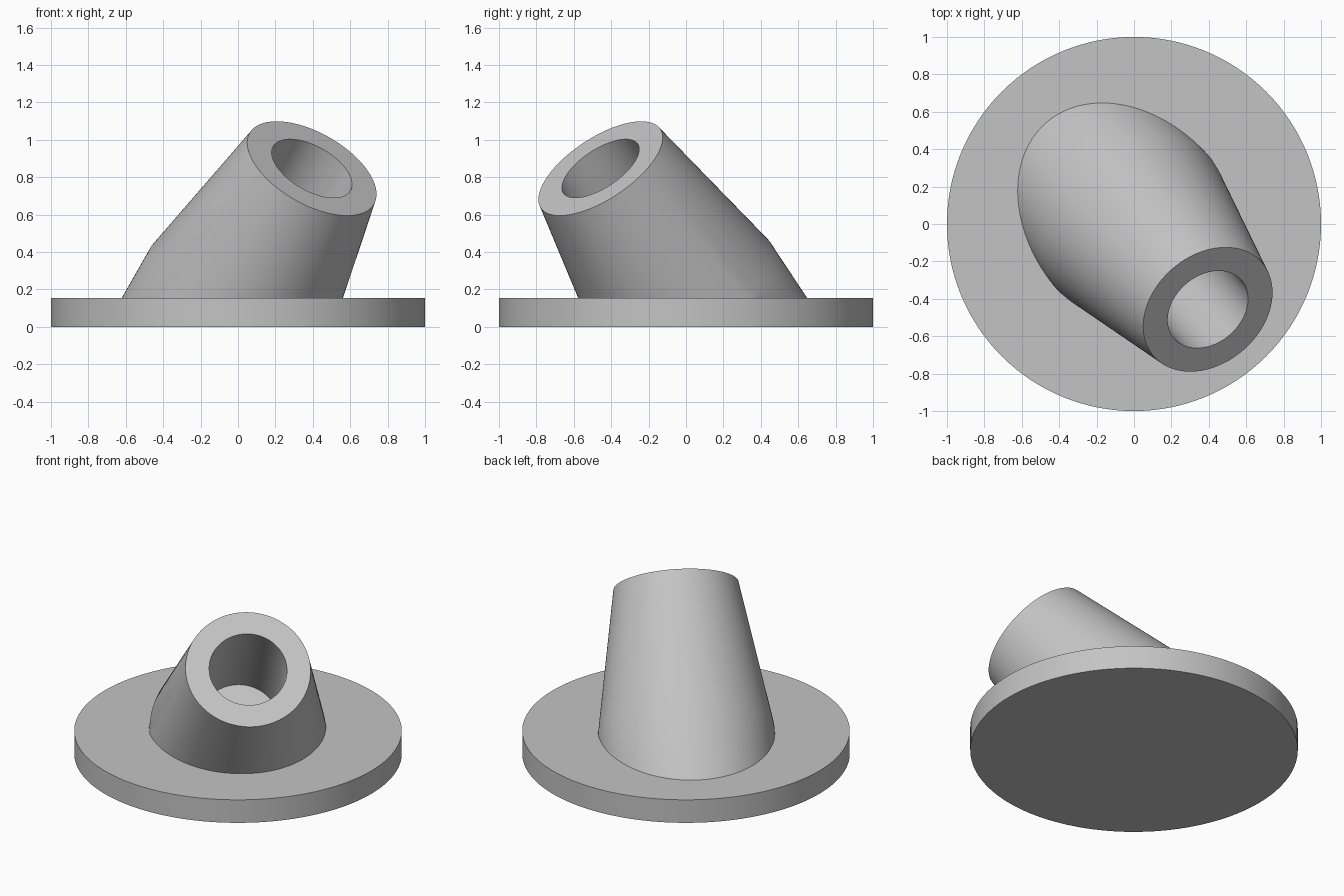
import bpy, bmesh, math
from mathutils import Vector

cube = bpy.data.objects.get("Cube")
if cube:
    bpy.data.objects.remove(cube, do_unlink=True)

SEGMENTS = 128
PLATE_TOP = 0.155
TIP = Vector((0.395, -0.457, 0.847))
BASE = Vector((0, 0, PLATE_TOP))
AXIS = (TIP - BASE).normalized()
LENGTH = (TIP - BASE).length

grey = bpy.data.materials.new("light grey")
grey.use_nodes = True
colour = (0.55, 0.55, 0.55, 1)
grey.diffuse_color = colour
grey.node_tree.nodes["Principled BSDF"].inputs["Base Color"].default_value = colour


def turned(name, profile, origin, axis, cut_height=None):
    """Solid of rings (radius, distance along axis), optionally trimmed flat below a height."""
    turn = axis.to_track_quat("Z", "Y")
    bm = bmesh.new()
    rings = []
    for radius, along in profile:
        ring = []
        for i in range(SEGMENTS):
            a = math.tau * i / SEGMENTS
            point = Vector((radius * math.cos(a), radius * math.sin(a), along))
            ring.append(bm.verts.new(origin + turn @ point))
        rings.append(ring)
    for low, high in zip(rings, rings[1:]):
        for i in range(SEGMENTS):
            j = (i + 1) % SEGMENTS
            bm.faces.new((low[i], low[j], high[j], high[i]))
    bm.faces.new(rings[0][::-1])
    bm.faces.new(rings[-1])
    if cut_height is not None:
        bmesh.ops.bisect_plane(bm, geom=bm.verts[:] + bm.edges[:] + bm.faces[:],
                               plane_co=(0, 0, cut_height), plane_no=(0, 0, 1),
                               clear_inner=True)
        bmesh.ops.holes_fill(bm, edges=[e for e in bm.edges if e.is_boundary])
    bmesh.ops.recalc_face_normals(bm, faces=bm.faces[:])
    mesh = bpy.data.meshes.new(name)
    bm.to_mesh(mesh)
    bm.free()
    mesh.materials.append(grey)
    obj = bpy.data.objects.new(name, mesh)
    bpy.context.collection.objects.link(obj)
    return obj


def combine(target, other, operation):
    """Apply a boolean and remove the helper solid."""
    mod = target.modifiers.new(operation, "BOOLEAN")
    mod.operation = operation
    mod.solver = "EXACT"
    mod.object = other
    bpy.context.view_layer.objects.active = target
    bpy.ops.object.modifier_apply(modifier=mod.name)
    bpy.data.objects.remove(other, do_unlink=True)


# Round base plate
holder = turned("base_with_angled_socket", [(1, 0), (1, PLATE_TOP)], Vector(), Vector((0, 0, 1)))

# Leaning socket: straight foot, then a taper to the rim
socket = turned("socket", [(0.54, -0.8), (0.54, 0), (0.383, LENGTH)], BASE, AXIS, 0.08)
combine(holder, socket, "UNION")

# Blind round bore down the socket
bore = turned("bore", [(0.238, PLATE_TOP), (0.238, LENGTH + 0.2)], BASE, AXIS)
combine(holder, bore, "DIFFERENCE")

# Smooth curved walls, crisp rims
bpy.ops.object.select_all(action="DESELECT")
holder.select_set(True)
bpy.context.view_layer.objects.active = holder
bpy.ops.object.shade_smooth_by_angle(angle=math.radians(30))
